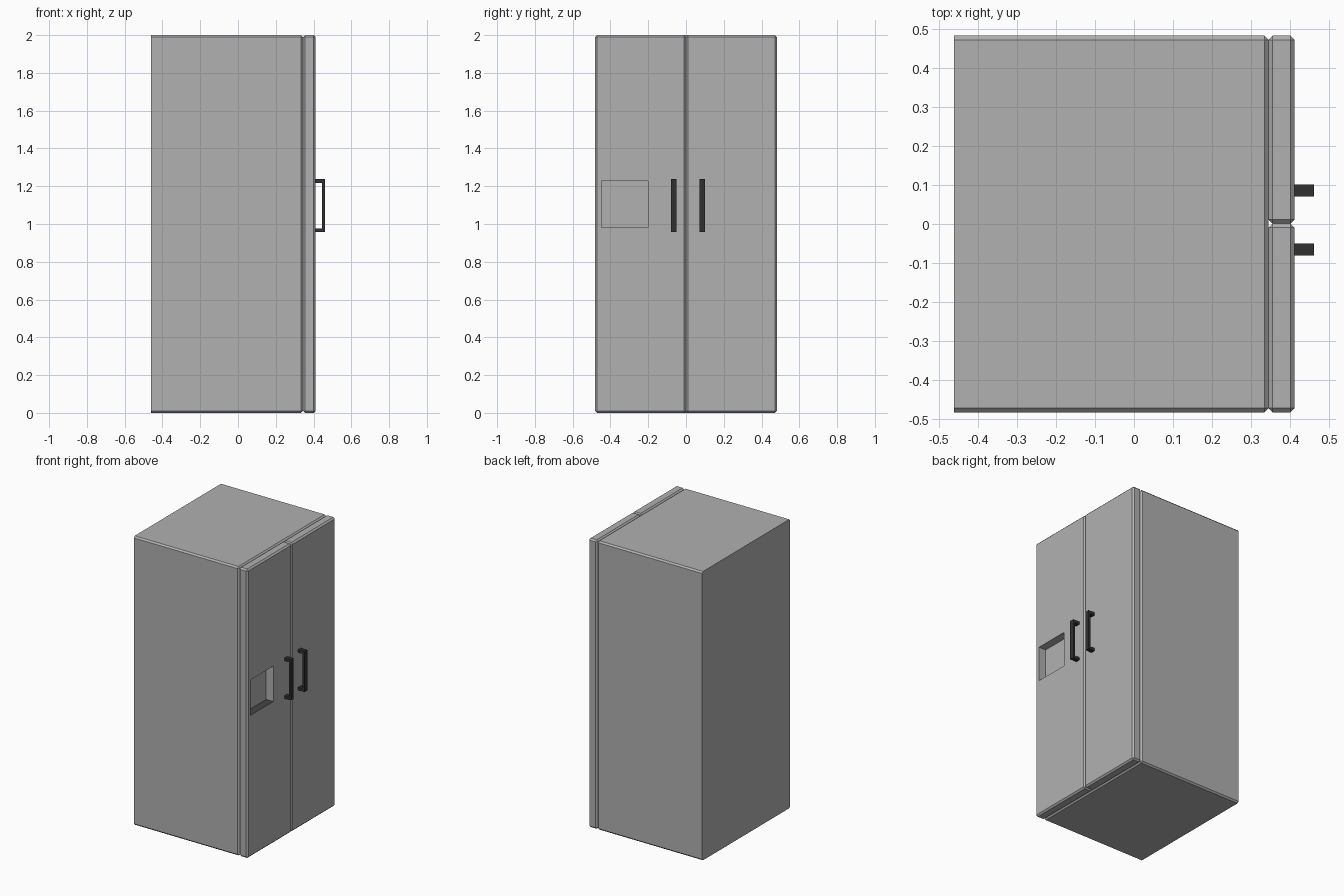
import bpy, bmesh
from mathutils import Vector

if "Cube" in bpy.data.objects:
    bpy.data.objects.remove(bpy.data.objects["Cube"])

BEVEL = 0.0105
BACK, SEAM, FACE, TIP = -0.461, 0.344, 0.411, 0.461   # x stations
SIDE, SPLIT, TOP = 0.482, 0.001, 2.0


def material(name, value):
    mat = bpy.data.materials.new(name)
    mat.diffuse_color = (value, value, value, 1)
    mat.use_nodes = True
    mat.node_tree.nodes["Principled BSDF"].inputs["Base Color"].default_value = mat.diffuse_color
    return mat


grey = material("grey_panel", 0.44)
dark = material("dark_handle", 0.03)
tray = material("dark_tray", 0.06)


def finish(name, bm, mat):
    bmesh.ops.recalc_face_normals(bm, faces=bm.faces)
    mesh = bpy.data.meshes.new(name)
    bm.to_mesh(mesh)
    bm.free()
    obj = bpy.data.objects.new(name, mesh)
    bpy.context.collection.objects.link(obj)
    mesh.materials.append(mat)
    return obj


def box(name, lo, hi, bevel=0.0, keep_sharp=None):
    """Box between two corners; chamfers every edge not picked by keep_sharp."""
    lo, hi = Vector(lo), Vector(hi)
    bm = bmesh.new()
    bmesh.ops.create_cube(bm, size=1)
    for v in bm.verts:
        v.co = (lo + hi) / 2 + v.co * (hi - lo)
    if bevel:
        edges = [e for e in bm.edges if not (keep_sharp and keep_sharp(e))]
        bmesh.ops.bevel(bm, geom=edges, offset=bevel, segments=1,
                        affect='EDGES', profile=0.5)
    return finish(name, bm, grey)


# Cabinet: chamfered everywhere except around the flat back
box("cabinet", (BACK, -SIDE, 0), (SEAM, SIDE, TOP), BEVEL,
    lambda e: all(v.co.x < BACK + 0.001 for v in e.verts))

# Two full-height doors
left_door = box("left_door", (SEAM, -SIDE, 0), (FACE, SPLIT, TOP), BEVEL)
box("right_door", (SEAM, SPLIT, 0), (FACE, SIDE, TOP), BEVEL)

# Dispenser recess cut into the left door
cutter = box("dispenser_cutter", (FACE - 0.055, -0.448, 0.982), (FACE + 0.05, -0.2, 1.227))
cutter.hide_render = True
cut = left_door.modifiers.new("dispenser_recess", 'BOOLEAN')
cut.operation, cut.solver, cut.object = 'DIFFERENCE', 'EXACT', cutter
bpy.context.view_layer.objects.active = left_door
bpy.ops.object.modifier_apply(modifier=cut.name)
bpy.data.objects.remove(cutter)

# Dark floor of the recess
left_door.data.materials.clear()
left_door.data.materials.append(grey)
left_door.data.materials.append(tray)
for p in left_door.data.polygons:
    p.material_index = int(p.normal.z > 0.9 and p.center.z < 1.1)

# Dark C-shaped handles: a side profile extruded across y
Z0, Z1, POST, BAR = 0.957, 1.238, 0.02, 0.015
profile = [(FACE, Z0), (TIP, Z0), (TIP, Z1), (FACE, Z1), (FACE, Z1 - POST),
           (TIP - BAR, Z1 - POST), (TIP - BAR, Z0 + POST), (FACE, Z0 + POST)]
for name, y in (("left_handle", -0.08), ("right_handle", 0.071)):
    bm = bmesh.new()
    face = bm.faces.new([bm.verts.new((x, y, z)) for x, z in profile])
    ext = bmesh.ops.extrude_face_region(bm, geom=[face])
    bmesh.ops.translate(bm, vec=(0, 0.03, 0),
                        verts=[g for g in ext["geom"] if isinstance(g, bmesh.types.BMVert)])
    finish(name, bm, dark)
